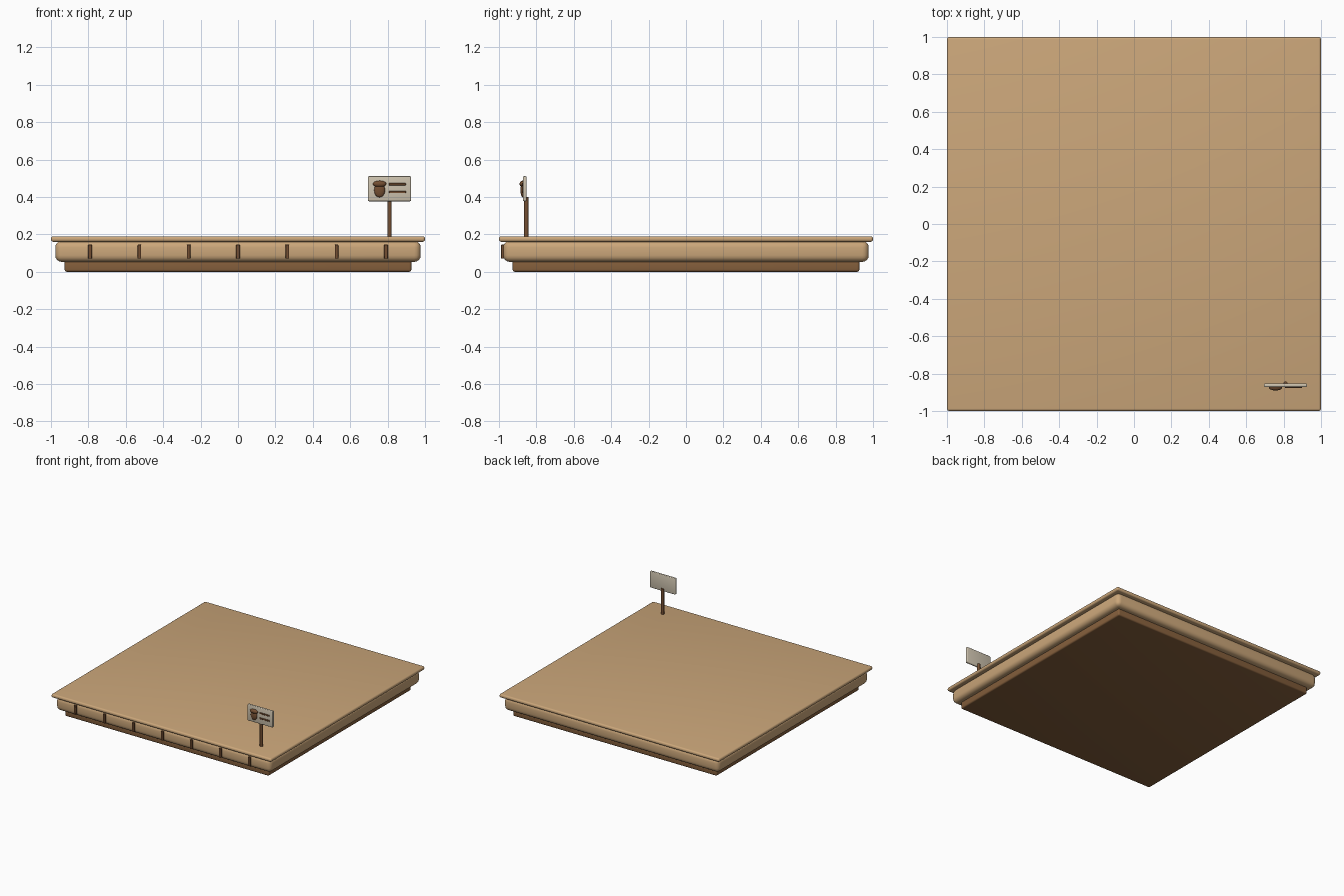
import bpy, math

if "Cube" in bpy.data.objects:
    bpy.data.objects.remove(bpy.data.objects["Cube"])


def material(name, rgb):
    m = bpy.data.materials.new(name)
    m.diffuse_color = (*rgb, 1)
    m.use_nodes = True
    m.node_tree.nodes["Principled BSDF"].inputs["Base Color"].default_value = m.diffuse_color
    return m


TAN = material("tan_wood", (0.60, 0.385, 0.195))
BROWN = material("brown_wood", (0.235, 0.115, 0.045))
DARK = material("dark_brown", (0.175, 0.078, 0.032))
CREAM = material("cream_board", (0.62, 0.55, 0.43))


def finish(name, mat):
    ob = bpy.context.object
    ob.name = name
    ob.data.materials.append(mat)
    bpy.ops.object.shade_smooth_by_angle(angle=math.radians(40))
    return ob


def box(name, mat, x, y, z, bevel=0.0, segments=3):
    """Box given by (low, high) ranges, with rounded edges."""
    spans = (x, y, z)
    bpy.ops.mesh.primitive_cube_add(size=1, location=[(a + b) / 2 for a, b in spans])
    ob = bpy.context.object
    ob.scale = [b - a for a, b in spans]
    bpy.ops.object.transform_apply(location=False, rotation=False, scale=True)
    if bevel:
        mod = ob.modifiers.new("rounded_edges", 'BEVEL')
        mod.width, mod.segments = bevel, segments
        bpy.ops.object.modifier_apply(modifier=mod.name)
    return finish(name, mat)


def ellipsoid(name, mat, loc, radii):
    bpy.ops.mesh.primitive_uv_sphere_add(segments=20, ring_count=12, radius=1, location=loc)
    bpy.context.object.scale = radii
    bpy.ops.object.transform_apply(location=False, rotation=False, scale=True)
    return finish(name, mat)


def slab(name, mat, half, z, bevel):
    return box(name, mat, (-half, half), (-half, half), z, bevel, 4)


# Stacked platform
slab("plinth", BROWN, 0.927, (0.0, 0.06), 0.012)
slab("platform_body", TAN, 0.977, (0.053, 0.165), 0.035)
slab("platform_top", TAN, 1.0, (0.16, 0.19), 0.013)

# Joint strips along the front edge
for i in range(-3, 4):
    x = i * 0.2637
    box(f"joint_strip_{i + 4}", DARK, (x - 0.01, x + 0.01), (-0.988, -0.97),
        (0.07, 0.145), 0.002, 1)

# Sign post and board
bpy.ops.mesh.primitive_cylinder_add(vertices=16, radius=0.012, depth=0.22,
                                    location=(0.81, -0.854, 0.29))
finish("sign_post", DARK)
box("sign_board", CREAM, (0.695, 0.925), (-0.872, -0.852), (0.377, 0.511), 0.006)

# Acorn emblem
ellipsoid("acorn_nut", DARK, (0.757, -0.873, 0.436), (0.029, 0.012, 0.038))
ellipsoid("acorn_cap", DARK, (0.757, -0.874, 0.470), (0.036, 0.016, 0.017))

# Line marks on the board
for i, z in enumerate((0.468, 0.426)):
    box(f"sign_line_{i + 1}", DARK, (0.807, 0.898), (-0.877, -0.870),
        (z - 0.006, z + 0.006), 0.002, 1)
